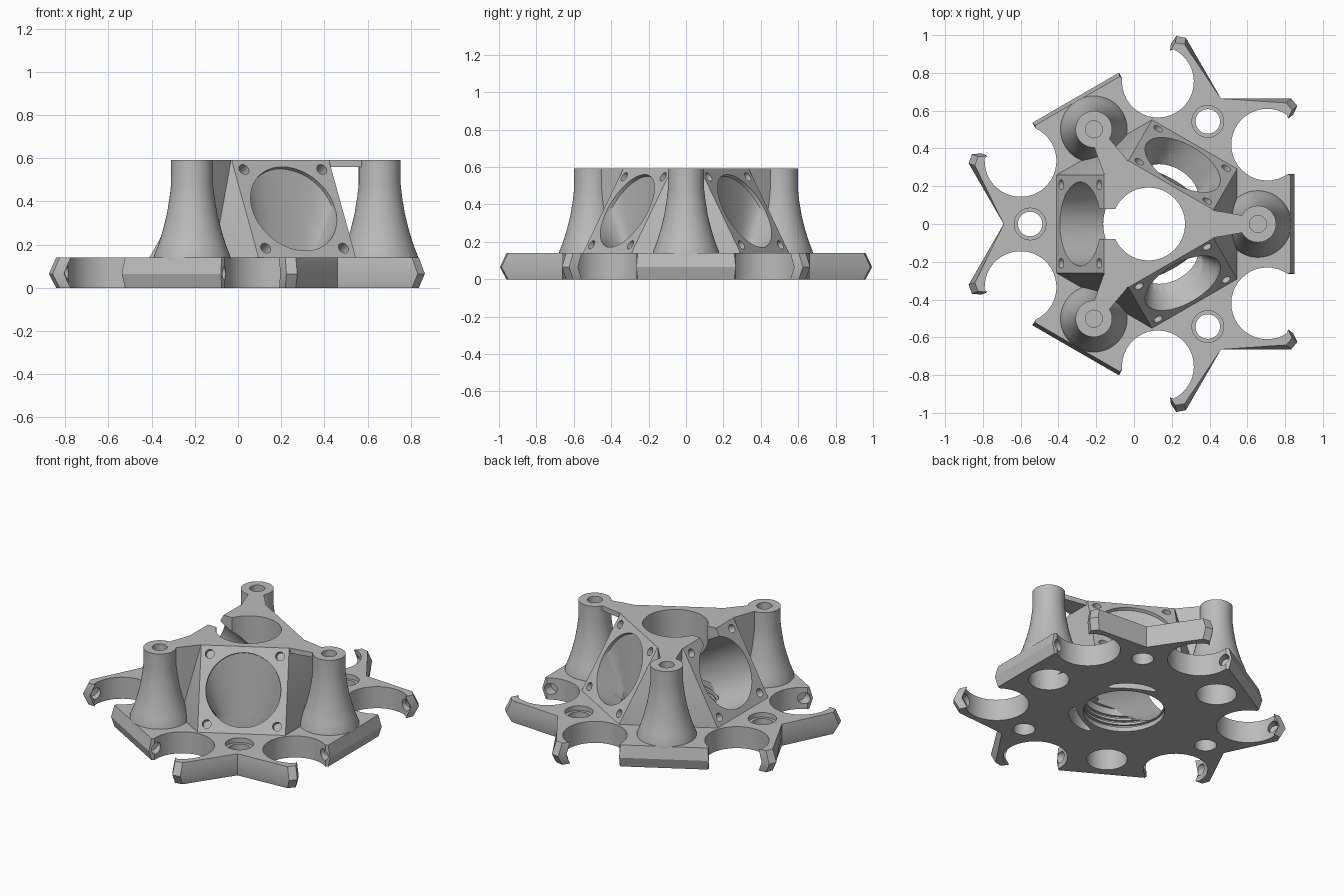
import bpy, bmesh
from math import sin, cos, pi, radians, atan2
from mathutils import Matrix, Vector

if "Cube" in bpy.data.objects:
    bpy.data.objects.remove(bpy.data.objects["Cube"])

grey = bpy.data.materials.new("plain grey")
grey.use_nodes = True
grey.diffuse_color = (0.5, 0.5, 0.5, 1)
grey.node_tree.nodes["Principled BSDF"].inputs["Base Color"].default_value = (0.5, 0.5, 0.5, 1)

TOP, DECK, TOWER_U = 0.592, 0.14, 0.579


def sector(deg):
    """Frame with x pointing outward at the given angle."""
    return Matrix.Translation((0.077, 0, 0)) @ Matrix.Rotation(radians(deg), 4, 'Z')


def finish(name, bm, matrix):
    bmesh.ops.transform(bm, matrix=matrix, verts=bm.verts)
    bmesh.ops.recalc_face_normals(bm, faces=bm.faces)
    mesh = bpy.data.meshes.new(name)
    bm.to_mesh(mesh)
    bm.free()
    obj = bpy.data.objects.new(name, mesh)
    bpy.context.scene.collection.objects.link(obj)
    return obj


def loft(name, rings, matrix=Matrix()):
    """Solid through equal rings of points, capped at both ends."""
    bm = bmesh.new()
    loops = [[bm.verts.new(p) for p in ring] for ring in rings]
    for a, b in zip(loops, loops[1:]):
        for i in range(len(a)):
            j = (i + 1) % len(a)
            bm.faces.new((a[i], a[j], b[j], b[i]))
    caps = [bm.faces.new(loops[0][::-1]), bm.faces.new(loops[-1])]
    bm.normal_update()
    bmesh.ops.triangulate(bm, faces=caps, ngon_method='EAR_CLIP')
    return finish(name, bm, matrix)


def circle(r, z, n=48):
    return [Vector((r * cos(2 * pi * i / n), r * sin(2 * pi * i / n), z)) for i in range(n)]


def lathe(name, profile, matrix=Matrix(), n=48):
    return loft(name, [circle(r, z, n) for r, z in profile], matrix)


def cylinder(name, r, z0, z1, matrix=Matrix(), n=48):
    return lathe(name, [(r, z0), (r, z1)], matrix, n)


def prism(name, outline, z0, z1, matrix=Matrix()):
    return loft(name, [[(x, y, z) for x, y in outline] for z in (z0, z1)], matrix)


def cut(obj, cutters):
    for c in cutters:
        mod = obj.modifiers.new("cut", 'BOOLEAN')
        mod.operation, mod.solver, mod.object = 'DIFFERENCE', 'MANIFOLD', c
    bpy.context.view_layer.update()
    graph = bpy.context.evaluated_depsgraph_get()
    mesh = bpy.data.meshes.new_from_object(obj.evaluated_get(graph))
    obj.modifiers.clear()
    obj.data = mesh


# Base outline: tower block corner, round joint notch, arm tip, fork apex, then mirrored.
# Each point carries how far it draws in at the top and bottom faces.
half = [(Vector((0.772, 0.265)), 0.975)]
for i in range(29):
    a = radians(-55 - i * 249 / 28)
    half.append((Vector((0.628 + 0.19 * cos(a), 0.42 + 0.19 * sin(a))), 1))
half += [(Vector(p), 0.965) for p in ((0.765, 0.578), (0.788, 0.625), (0.755, 0.664))]
axis = Vector((cos(pi / 3), sin(pi / 3)))
mirrored = [(2 * axis * p.dot(axis) - p, s) for p, s in reversed(half)]
third = half + [(axis * 0.767, 1)] + mirrored
outline = [(Matrix.Rotation(radians(120 * k), 2) @ p, s) for k in range(3) for p, s in third]


def base_ring(z, tapered):
    return [(p.x * (s if tapered else 1), p.y * (s if tapered else 1), z) for p, s in outline]


base = loft("base_plate", [base_ring(0, True), base_ring(0.065, False), base_ring(DECK, True)],
            sector(0))

# Fan housing: hull through three leaning square faces
bm = bmesh.new()
for deg in (60, 180, 300):
    for u, z in ((0.487, 0.1), (0.487, DECK), (0.237, TOP)):
        for v in (-0.26, 0.26):
            bm.verts.new(Matrix.Rotation(radians(deg), 4, 'Z') @ Vector((u, v, z)))
bmesh.ops.convex_hull(bm, input=bm.verts)
bmesh.ops.dissolve_limit(bm, angle_limit=0.01, verts=bm.verts, edges=bm.edges)
housing = finish("fan_housing", bm, sector(0))

# Flared towers and the braces that tie them to the housing
flare = [(0.178, 0.125), (0.176, 0.15), (0.156, 0.2), (0.136, 0.265), (0.117, 0.34),
         (0.104, 0.42), (0.097, 0.48), (0.097, TOP)]
towers, braces = [], []
for name, deg in (("left", 0), ("rear", 120), ("front", 240)):
    place = sector(deg)
    towers.append(lathe(name + "_tower", flare, place @ Matrix.Translation((TOWER_U, 0, 0))))
    low = 0.56 if deg == 0 else 0.1
    braces.append(prism(name + "_brace", [(0.3, -0.075), (0.3, 0.075), (0.36, 0.07), (0.5, 0.045),
                                          (0.5, -0.045), (0.36, -0.07)], low, TOP, place))

# Cutters: centre bore with thread grooves
bore = [cylinder("bore", 0.193, -0.1, 0.8, sector(0), 64),
        cylinder("socket", 0.24, -0.1, 0.15, sector(0), 64)]
grooves = [cylinder("groove", 0.255, z, z + 0.015, sector(0), 64) for z in (0.03, 0.06, 0.09)]

# Cutters: joint pin holes on both sides of each tower block
pins = []
for deg in (0, 120, 240):
    for s in (-1, 1):
        pins.append(cylinder("pin_hole", 0.036, 0.2, 0.635, sector(deg)
                             @ Matrix.Translation((0.72, 0, 0.07))
                             @ Matrix.Rotation(-s * pi / 2, 4, 'X'), 20))

# Cutters: hollow towers with a blind hole in the top
hollows = []
for deg in (0, 120, 240):
    place = sector(deg) @ Matrix.Translation((TOWER_U, 0, 0))
    hollows.append(lathe("hollow", [(0.12, -0.1), (0.12, 0.16), (0.05, 0.36), (0.05, 0.5)], place))
    hollows.append(cylinder("top_hole", 0.045, 0.52, 0.7, place, 32))

# Cutters: two ducts sweep down to curved outlets, the third blows into the centre
ducts, fork_holes = [], []
lean = Matrix.Translation((0.362, 0, 0.366)) @ Matrix.Rotation(atan2(0.874, 0.485), 4, 'Y')
for deg in (60, 180, 300):
    face = sector(deg) @ lean
    if deg == 180:
        ducts.append(cylinder("duct", 0.222, -0.45, 0.1, face, 64))
    else:
        rings = [[lean @ p for p in circle(0.222, z)] for z in (0.1, -0.02)]
        for z in (0.1, -0.1):
            rings.append([((0.3 + 0.03 * p.x) * cos(0.5 * p.y), (0.3 + 0.03 * p.x) * sin(0.5 * p.y), z)
                          for p in circle(1, 0)])
        ducts.append(loft("duct", rings, sector(deg)))
    for sx in (-1, 1):
        for sy in (-1, 1):
            ducts.append(cylinder("screw_hole", 0.026, -0.1, 0.1, face
                                  @ Matrix.Translation((0.208 * sx, 0.208 * sy, 0)), 20))
    spot = sector(deg) @ Matrix.Translation((0.627, 0, 0))
    fork_holes.append(lathe("fork_hole", [(0.065, -0.1), (0.065, 0.11), (0.084, 0.11),
                                          (0.084, 0.3)], spot, 32))

# Cutter: cable gap in the top ring
gap = prism("gap", [(0.1, -0.08), (0.3, -0.08), (0.3, 0.08), (0.1, 0.08)], 0.5, 0.8, sector(180))

cut(base, bore + grooves + pins + hollows + ducts + fork_holes)
cut(housing, bore + grooves + ducts + [gap])
for i, (t, b) in enumerate(zip(towers, braces)):
    cut(t, hollows[2 * i:2 * i + 2])
    cut(b, hollows[2 * i:2 * i + 2] + ducts)

for c in bore + grooves + pins + hollows + ducts + fork_holes + [gap]:
    bpy.data.objects.remove(c)

# Colour and shading
for obj in [base, housing] + towers + braces:
    obj.data.materials.clear()
    obj.data.materials.append(grey)
    bpy.ops.object.select_all(action='DESELECT')
    obj.select_set(True)
    bpy.context.view_layer.objects.active = obj
    bpy.ops.object.shade_smooth_by_angle(angle=radians(25))
